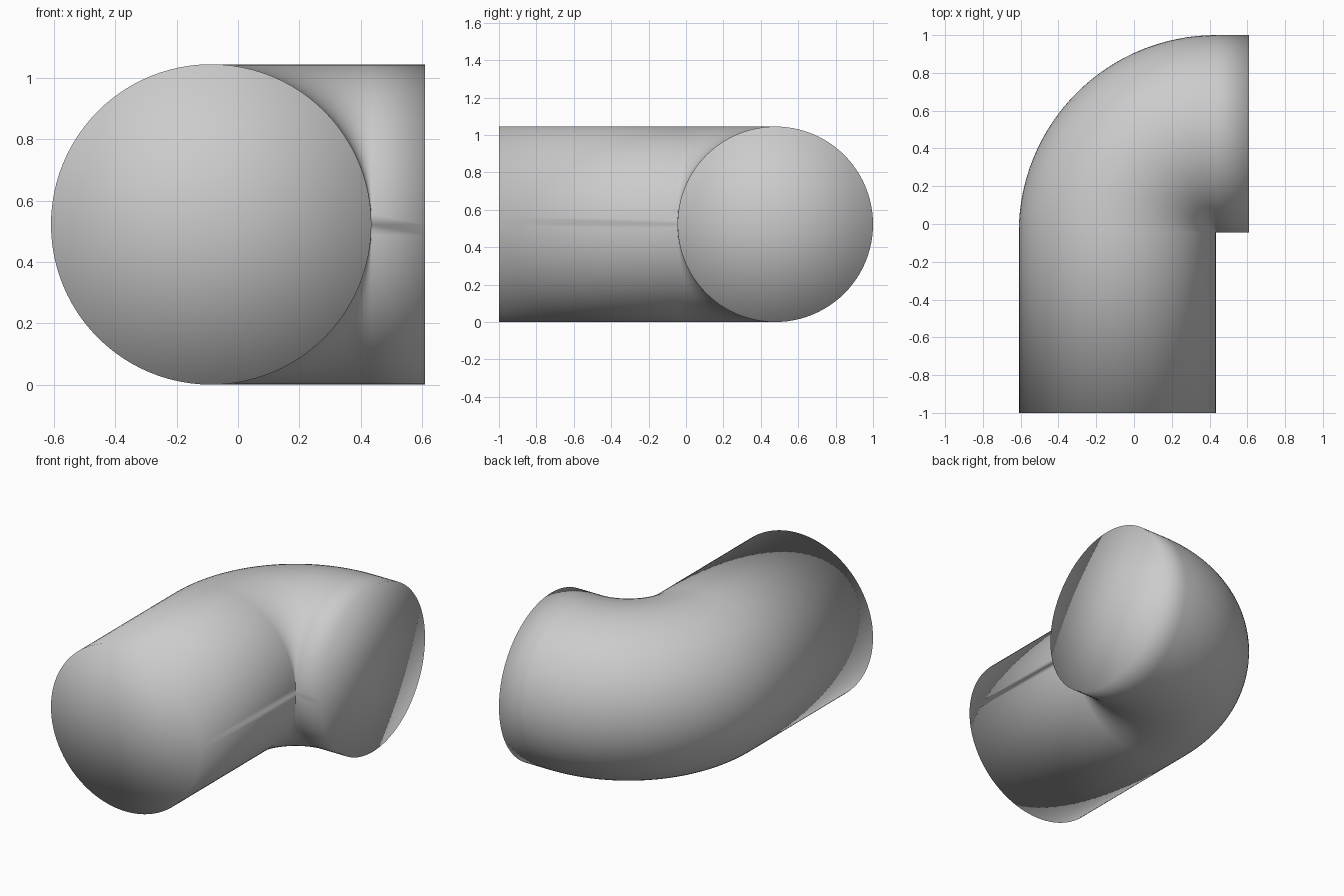
import bpy, bmesh, math
from mathutils import Vector

if "Cube" in bpy.data.objects:
    bpy.data.objects.remove(bpy.data.objects["Cube"])

R = 0.5225                            # pipe radius, also the bend radius
SIDES, STEPS = 96, 32
PIVOT = Vector((0.435, -0.045, R))    # inner corner the elbow turns around

bm = bmesh.new()

def ring(centre, across):
    """Circle of vertices in the plane spanned by 'across' and z."""
    return [bm.verts.new(centre + across * (R * math.cos(a)) + Vector((0, 0, R * math.sin(a))))
            for a in (2 * math.pi * i / SIDES for i in range(SIDES))]

# Stations along the pipe: long leg, quarter bend, short leg
stations = [(Vector((PIVOT.x - R, -1, R)), Vector((-1, 0, 0)))]
for i in range(STEPS + 1):
    t = math.pi / 2 * i / STEPS
    d = Vector((-math.cos(t), math.sin(t), 0))
    stations.append((PIVOT + d * R, d))
stations.append((Vector((0.61, PIVOT.y + R, R)), Vector((0, 1, 0))))
rings = [ring(c, d) for c, d in stations]

# Pipe wall
for a, b in zip(rings, rings[1:]):
    for i in range(SIDES):
        j = (i + 1) % SIDES
        bm.faces.new((a[i], a[j], b[j], b[i]))

# Closed ends as fans around a centre vertex
for (c, d), loop in ((stations[0], rings[0]), (stations[-1], rings[-1])):
    hub = bm.verts.new(c)
    for i in range(SIDES):
        bm.faces.new((hub, loop[i], loop[(i + 1) % SIDES]))

# Weld the pinched inner corner, then fix normals and smooth all over
bmesh.ops.remove_doubles(bm, verts=bm.verts, dist=1e-5)
bmesh.ops.recalc_face_normals(bm, faces=bm.faces)
for f in bm.faces:
    f.smooth = True

mesh = bpy.data.meshes.new("pipe_elbow")
bm.to_mesh(mesh)
bm.free()
bpy.context.collection.objects.link(bpy.data.objects.new("pipe_elbow", mesh))
